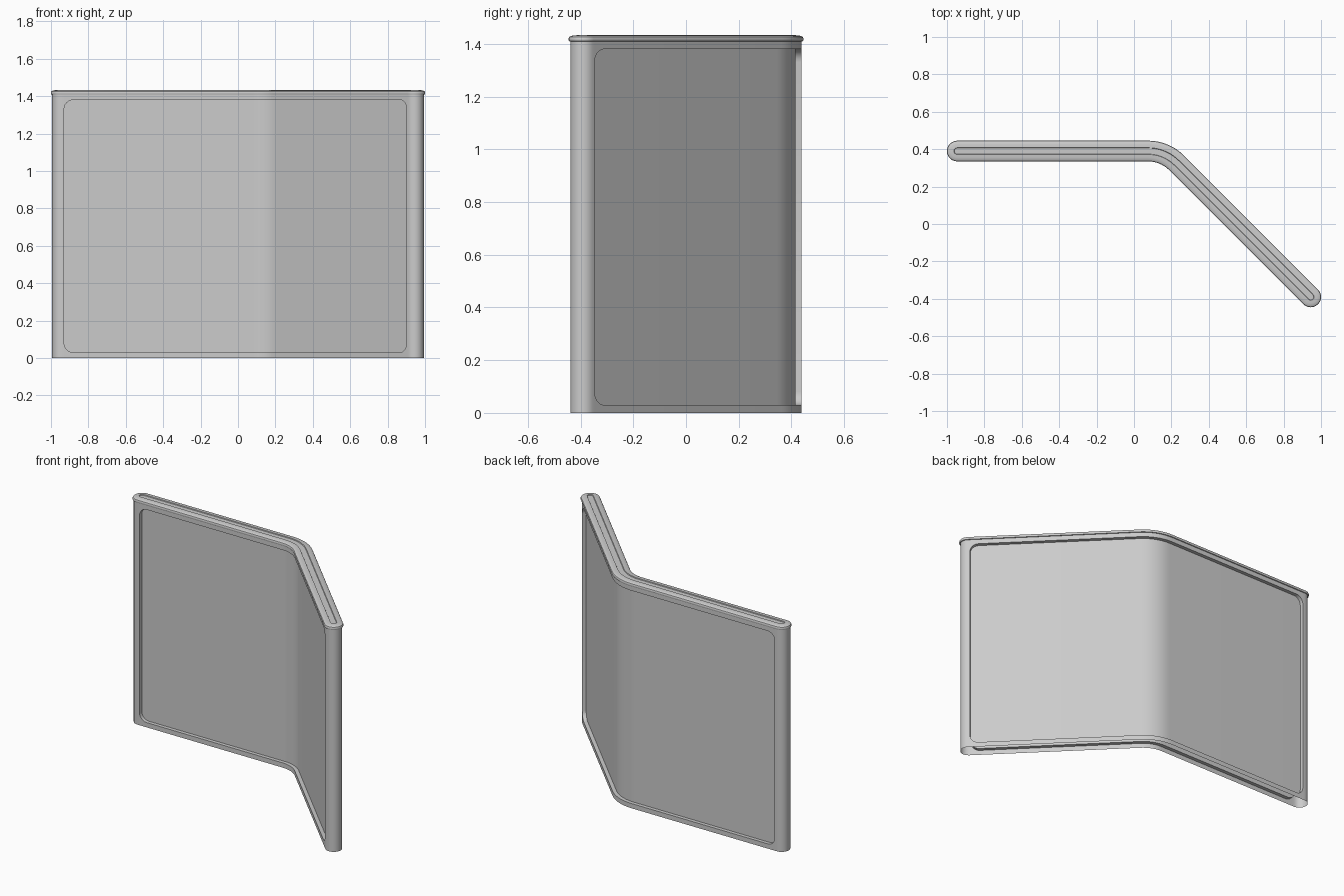
import bpy, bmesh
from math import sin, cos, pi, sqrt
from mathutils import Vector

cube = bpy.data.objects.get("Cube")
if cube:
    bpy.data.objects.remove(cube, do_unlink=True)

# Bent centre line: straight run, 45 degree arc, straight run
START = Vector((-0.945, 0.39, 0))
BEND_R, BEND = 0.217, pi / 4
RUN = 1.02
ARC = BEND_R * BEND
LENGTH = RUN + ARC + 1.013
HALF, PANEL_HALF = 0.049, 0.026      # wall and recessed panel half thickness
TOP, LOW, HIGH, CORNER = 1.405, 0.03, 1.38, 0.05
S0, S1 = 0.015, LENGTH - 0.012       # recess extent along the line


def place(s, off, z):
    """Point at distance s along the line, pushed sideways by off."""
    a = min(max((s - RUN) / BEND_R, 0), BEND)
    p = START + Vector((min(s, RUN) + BEND_R * sin(a), BEND_R * (cos(a) - 1), z))
    p += Vector((cos(a), -sin(a), 0)) * max(s - RUN - ARC, 0)
    return p + Vector((sin(a), cos(a), 0)) * off


def round_end(s, sign, r, steps=12):
    """(s, off) pairs around a half circle; sign +1 is the far end."""
    return [(s + sign * r * sin(pi * i / steps), sign * r * cos(pi * i / steps))
            for i in range(steps + 1)]


bend_stations = [RUN + ARC * i / 10 for i in range(11)]


def finish(name, bm, mat):
    bmesh.ops.remove_doubles(bm, verts=bm.verts, dist=1e-5)
    bmesh.ops.recalc_face_normals(bm, faces=bm.faces)
    mesh = bpy.data.meshes.new(name)
    bm.to_mesh(mesh)
    bm.free()
    ob = bpy.data.objects.new(name, mesh)
    bpy.context.collection.objects.link(ob)
    mesh.materials.append(mat)
    bpy.ops.object.select_all(action='DESELECT')
    bpy.context.view_layer.objects.active = ob
    ob.select_set(True)
    bpy.ops.object.shade_smooth_by_angle(angle=pi / 6)
    return ob


def skin(bm, columns):
    """Quads between neighbouring columns of points."""
    cols = [[bm.verts.new(p) for p in c] for c in columns]
    for a, b in zip(cols, cols[1:]):
        for i in range(len(a) - 1):
            bm.faces.new((a[i], b[i], b[i + 1], a[i + 1]))


grey = bpy.data.materials.new("light grey")
grey.use_nodes = True
colour = (0.6, 0.6, 0.6, 1)
grey.diffuse_color = colour
grey.node_tree.nodes["Principled BSDF"].inputs["Base Color"].default_value = colour

# Wall shell, open underneath, with a rounded recess on each side
bm = bmesh.new()
corner = [(CORNER * (1 - cos(pi / 2 * i / 6)), CORNER * (1 - sin(pi / 2 * i / 6)))
          for i in range(7)]
stations = ([(S0 + d, h) for d, h in corner] + [(s, 0) for s in bend_stations]
            + [(S1 - d, h) for d, h in reversed(corner)])
for side in (-1, 1):
    out, inn = side * HALF, side * PANEL_HALF
    skin(bm, [[place(s, o, z) for o, z in (
        (out, 0), (out, LOW + h), (inn, LOW + h),
        (inn, HIGH - h), (out, HIGH - h), (out, TOP))] for s, h in stations])
    for s in (S0, S1):
        bm.faces.new([bm.verts.new(place(s, o, z)) for o, z in (
            (out, LOW + CORNER), (inn, LOW + CORNER),
            (inn, HIGH - CORNER), (out, HIGH - CORNER))])

# Rounded wall ends
levels = (0, LOW + CORNER, HIGH - CORNER, TOP)
for sign, s, edge in ((-1, 0, S0), (1, LENGTH, S1)):
    outline = [(edge, sign * HALF)] + round_end(s, sign, HALF) + [(edge, -sign * HALF)]
    columns = []
    for t, off in outline:
        # points beyond the line ends continue straight
        base = min(max(t, 0), LENGTH)
        along = place(LENGTH, 0, 0) - place(LENGTH - 1, 0, 0) if t > LENGTH else Vector((1, 0, 0))
        columns.append([place(base, off, z) + along.normalized() * (t - base) for z in levels])
    skin(bm, columns)
finish("wall_shell", bm, grey)

# Top cap: overhanging lip, soft crown and a narrow central groove
bm = bmesh.new()
profile = [(0.049, 1.400), (0.049, 1.409), (0.054, 1.410), (0.0555, 1.414),
           (0.0555, 1.421), (0.053, 1.426), (0.046, 1.430), (0.034, 1.432),
           (0.018, 1.433), (0.016, 1.428)]
end_dir = Vector((1, -1, 0)) / sqrt(2)
rings = []
for r, z in profile:
    ring = [place(s, r, z) for s in bend_stations]
    ring += [place(LENGTH, o, z) + end_dir * (s - LENGTH) for s, o in round_end(LENGTH, 1, r)]
    ring += [place(s, -r, z) for s in reversed(bend_stations)]
    ring += [place(0, o, z) + Vector((s, 0, 0)) for s, o in round_end(0, -1, r)]
    rings.append(ring + ring[:1])
skin(bm, rings)
bm.faces.new([bm.verts.new(p) for p in rings[-1][:-1]])
finish("top_cap", bm, grey)
